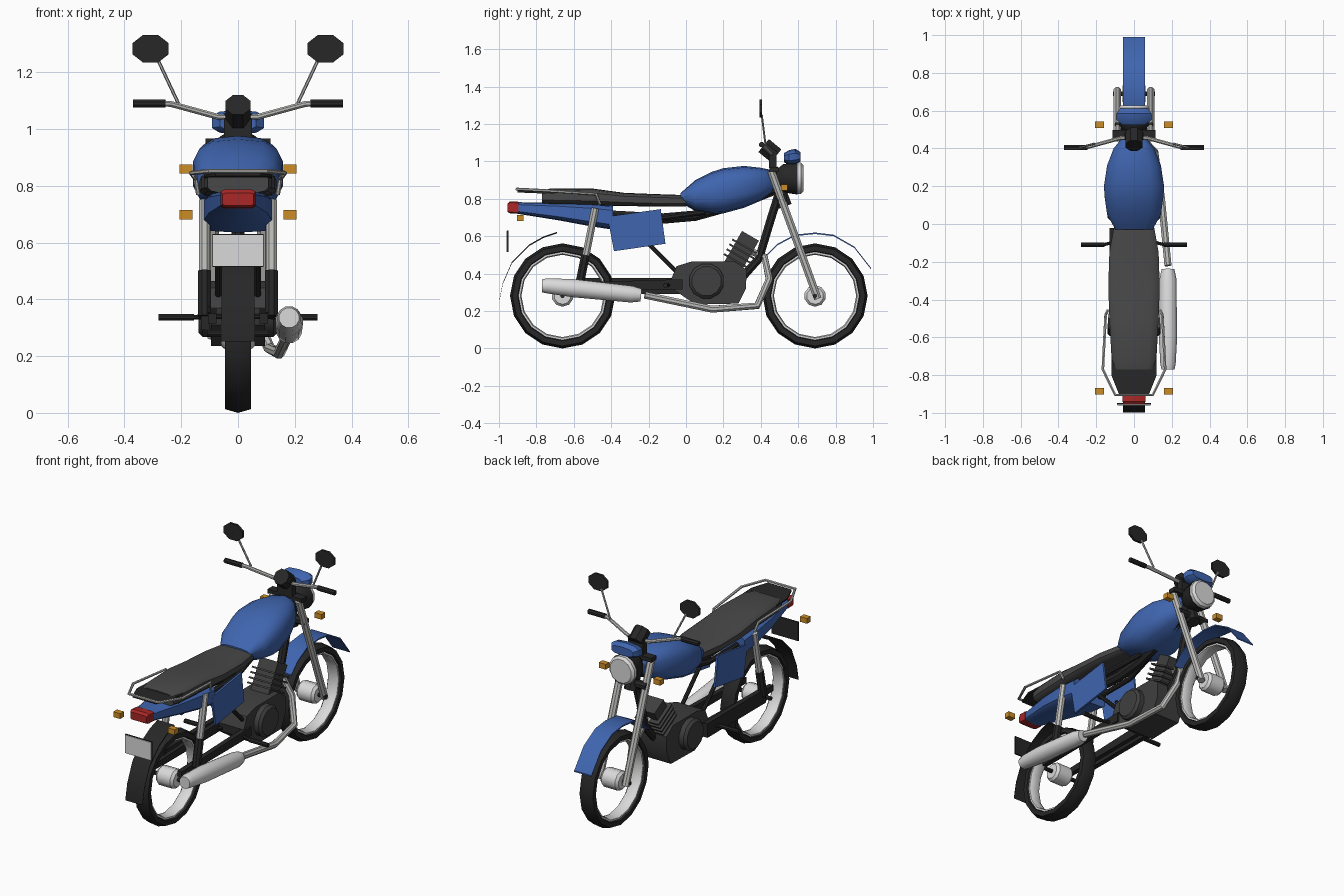
import bpy, bmesh, math
from mathutils import Vector

if "Cube" in bpy.data.objects:
    bpy.data.objects.remove(bpy.data.objects["Cube"])


def material(name, r, g, b):
    m = bpy.data.materials.new(name)
    m.use_nodes = True
    m.diffuse_color = (r, g, b, 1)
    m.node_tree.nodes["Principled BSDF"].inputs["Base Color"].default_value = (r, g, b, 1)
    return m


BLUE = material("blue paint", .05, .13, .43)
BLACK = material("black", .02, .02, .02)
SEAT = material("seat grey", .065, .065, .065)
ENGINE = material("engine grey", .05, .05, .05)
CHROME = material("metal grey", .5, .5, .49)
WHITE = material("light metal", .7, .7, .7)
AMBER = material("amber", .6, .27, .02)
RED = material("red", .4, .02, .02)


def finish(name, bm, mat, angle=38):
    # smooth shading that keeps hard edges
    bmesh.ops.recalc_face_normals(bm, faces=bm.faces[:])
    for f in bm.faces:
        f.smooth = True
    for e in bm.edges:
        e.smooth = len(e.link_faces) == 2 and e.calc_face_angle(0) < math.radians(angle)
    me = bpy.data.meshes.new(name)
    bm.to_mesh(me)
    bm.free()
    me.materials.append(mat)
    ob = bpy.data.objects.new(name, me)
    bpy.context.collection.objects.link(ob)
    return ob


def skin(name, rings, mat, closed=False, angle=38):
    # bridge a list of equal rings, capping the ends unless closed
    bm = bmesh.new()
    vs = [[bm.verts.new(p) for p in ring] for ring in rings]
    n = len(vs[0])
    pairs = list(zip(vs, vs[1:])) + ([(vs[-1], vs[0])] if closed else [])
    for a, b in pairs:
        for i in range(n):
            j = (i + 1) % n
            bm.faces.new((a[i], a[j], b[j], b[i]))
    if not closed:
        bm.faces.new(vs[0])
        bm.faces.new(vs[-1])
    return finish(name, bm, mat, angle)


def sweep(name, path, radii, mat, sides=8):
    # round section along a path, one radius or one per point
    pts = [Vector(p) for p in path]
    if not isinstance(radii, (list, tuple)):
        radii = [radii] * len(pts)
    span = (pts[-1] - pts[0]).normalized()
    ref = Vector((0, 0, 1)) if abs(span.x) > .6 else Vector((1, 0, 0))
    rings = []
    for i, p in enumerate(pts):
        t = Vector()
        if i > 0:
            t += (p - pts[i - 1]).normalized()
        if i < len(pts) - 1:
            t += (pts[i + 1] - p).normalized()
        u = t.cross(ref).normalized()
        v = t.cross(u).normalized()
        angles = [math.tau * (k + .5) / sides for k in range(sides)]
        rings.append([p + radii[i] * (u * math.cos(a) + v * math.sin(a)) for a in angles])
    return skin(name, rings, mat)


def loft(name, sections, mat, power=.7, sides=14, angle=38):
    # rounded sections (y, low, high, half width) along y
    def bend(c):
        return math.copysign(abs(c) ** power, c)
    rings = []
    for y, lo, hi, w in sections:
        angles = [math.tau * (k + .5) / sides for k in range(sides)]
        rings.append([(w * bend(math.cos(a)), y, (lo + hi) / 2 + (hi - lo) / 2 * bend(math.sin(a)))
                      for a in angles])
    return skin(name, rings, mat, angle=angle)


def prism(name, outline, x0, x1, mat):
    # side outline (y, z) extruded across x
    return skin(name, [[(x, y, z) for y, z in outline] for x in (x0, x1)], mat, angle=30)


def box(name, centre, size, mat):
    (x, y, z), (a, b, c) = centre, [s / 2 for s in size]
    return prism(name, [(y - b, z - c), (y + b, z - c), (y + b, z + c), (y - b, z + c)], x - a, x + a, mat)


def lathe(name, profile, y, z, mat, sides=16):
    # closed profile (x, radius) turned about the axle
    angles = [math.tau * k / sides + math.pi / 2 for k in range(sides)]
    return skin(name, [[(x, y + r * math.cos(a), z + r * math.sin(a)) for x, r in profile]
                       for a in angles], mat, closed=True)


def strip(name, path, half, mat):
    # thin bent sheet following a side path
    low = [(y, z - .008) for y, z in reversed(path)]
    return prism(name, path + low, -half, half, mat)


# wheels
tyre = [(-.045, .268), (0, .281), (.045, .268), (.045, .24), (.03, .234), (-.03, .234), (-.045, .24)]
rim = [(-.035, .24), (.035, .24), (.035, .226), (.02, .22), (-.02, .22), (-.035, .226)]
for side, y in (("rear", -.66), ("front", .69)):
    lathe(side + "_tyre", tyre, y, .281, BLACK)
    lathe(side + "_rim", rim, y, .281, WHITE)
    sweep(side + "_hub", [(x, y, .281) for x in (-.06, -.045, .045, .06)], [.045, .058, .058, .045], WHITE, 10)
    sweep(side + "_axle", [(-.11, y, .281), (.11, y, .281)], .012, BLACK)

# mudguards and number plate blank
strip("front_mudguard", [(.43, .5), (.49, .56), (.58, .608), (.69, .62), (.79, .608), (.9, .545), (.99, .43)], .058, BLUE)
strip("rear_mudguard", [(-.998, .26), (-.98, .35), (-.93, .465), (-.84, .555), (-.76, .6), (-.69, .623)], .058, BLACK)
box("plate_backing", (0, -.952, .572), (.18, .008, .115), BLACK)
box("plate_face", (0, -.958, .572), (.175, .004, .11), WHITE)

# body: tank, seat, tail
loft("fuel_tank", [(-.03, .78, .83, .1), (.05, .735, .9, .145), (.14, .72, .945, .158), (.2, .722, .964, .162),
                   (.31, .752, .976, .145), (.4, .79, .966, .11), (.455, .83, .955, .065), (.475, .87, .92, .05)], BLUE)
loft("seat", [(-.77, .775, .845, .108), (-.72, .77, .856, .12), (-.5, .765, .855, .132), (-.33, .762, .832, .138),
              (-.15, .758, .825, .132), (0, .758, .82, .105)], SEAT, .5)
loft("tail_cowl", [(-.9, .72, .782, .06), (-.68, .685, .78, .105), (-.52, .655, .775, .122), (-.39, .635, .765, .122)],
     BLUE, .45, 10)
loft("tail_light", [(-.955, .73, .775, .056), (-.94, .722, .787, .062), (-.895, .72, .785, .062)], RED, .25, 8)
skin("rack_plate", [[(-.12, -.7, z), (.12, -.7, z), (.12, -.8, z + .004), (.08, -.9, z + .008),
                     (-.08, -.9, z + .008), (-.12, -.8, z + .004)] for z in (.826, .836)], BLACK)
rail = [(.15, -.48, .825), (.165, -.77, .845), (.1, -.905, .852)]
sweep("grab_rail", [(.14, -.46, .77)] + rail + [(-x, y, z) for x, y, z in reversed(rail)] + [(-.14, -.46, .77)],
      .008, CHROME, 6)

# frame
sweep("frame_spine", [(0, .5, .86), (0, .3, .78), (0, .05, .71), (0, -.12, .695), (0, -.4, .71)], .03, BLACK)
sweep("steering_head", [(0, .455, .96), (0, .53, .76)], .04, BLACK)
sweep("lower_clamp", [(-.1, .515, .8), (.1, .515, .8)], .025, BLACK)
sweep("down_tube", [(0, .5, .84), (0, .45, .68), (0, .39, .48), (0, .3, .38)], .024, BLACK)

# engine
crankcase = [(-.08, .37), (-.05, .44), (.03, .465), (.26, .465), (.325, .42), (.32, .32), (.28, .24), (.05, .235), (-.06, .31)]
prism("crankcase", crankcase, -.095, .095, ENGINE)
sweep("engine_covers", [(x, .11, .36) for x in (-.14, -.125, .125, .14)], [.08, .095, .095, .08], ENGINE, 12)
axis = Vector((0, .5, .87)).normalized()
across = Vector((0, axis.z, -axis.y))
base = Vector((0, .24, .42))


def cylinder_block(name, start, end, depth, half):
    corners = [base + axis * a + across * b for a, b in ((start, -depth), (start, depth), (end, depth), (end, -depth))]
    prism(name, [(c.y, c.z) for c in corners], -half, half, ENGINE)


cylinder_block("cylinder_head", 0, .21, .052, .06)
for i in range(4):
    cylinder_block(f"cooling_fin_{i + 1}", .05 + i * .03, .06 + i * .03, .075, .08)

# exhaust
sweep("exhaust_pipe", [(.18, -.22, .285), (.145, .14, .21), (.11, .38, .228), (.05, .445, .37), (0, .42, .49), (0, .32, .53)],
      .02, CHROME)
sweep("silencer", [(.18, -.77, .335), (.18, -.74, .335), (.18, -.6, .322), (.18, -.29, .29), (.18, -.24, .285)],
      [.036, .042, .05, .046, .035], WHITE, 12)

# chain run on one side
box("chain_case", (-.115, -.3, .335), (.03, .56, .085), BLACK)

for side, s in (("left", 1), ("right", -1)):
    # suspension
    prism(side + "_swing_arm", [(-.69, .315), (-.02, .315), (-.02, .37), (-.69, .35)], s * .075, s * .105, BLACK)
    sweep(side + "_shock_upper", [(s * .118, -.485, .75), (s * .118, -.537, .49)], .021, CHROME)
    sweep(side + "_shock_lower", [(s * .118, -.537, .5), (s * .118, -.57, .34)], .025, BLACK)
    sweep(side + "_fork", [(s * .088, .455, .95), (s * .088, .705, .265)], .022, CHROME)
    sweep(side + "_frame_stay", [(s * .07, -.24, .6), (s * .07, -.03, .39)], .012, BLACK)
    sweep(side + "_seat_tube", [(s * .07, -.45, .7), (s * .07, -.12, .7), (s * .03, .1, .73)], .016, BLACK)
    # side panel and foot peg
    prism(side + "_side_panel", [(-.42, .705), (-.135, .745), (-.11, .56), (-.385, .52)], s * .108, s * .12, BLUE)
    sweep(side + "_foot_peg", [(s * .155, -.11, .337), (s * .28, -.11, .337)], .013, BLACK)
    sweep(side + "_peg_mount", [(s * .05, -.08, .34), (s * .16, -.11, .337)], .009, BLACK)
    # indicators
    box(side + "_front_indicator", (s * .183, .525, .86), (.046, .035, .032), AMBER)
    box(side + "_rear_indicator", (s * .183, -.885, .698), (.046, .035, .032), AMBER)
    # grip and mirror
    sweep(side + "_grip", [(s * .255, .405, 1.09), (s * .37, .405, 1.09)], .015, BLACK)
    sweep(side + "_mirror_stem", [(s * .21, .425, 1.09), (s * .285, .405, 1.25)], .006, CHROME, 6)
    skin(side + "_mirror", [[(s * .308 + .068 * math.cos(a), y, 1.283 + .053 * math.sin(a))
                             for a in [math.tau * (k + .5) / 8 for k in range(8)]] for y in (.392, .406)], BLACK)

# controls and front end
bar = [(.26, .405, 1.09), (.235, .41, 1.088), (.07, .455, 1.043)]
sweep("handlebar", bar + [(-x, y, z) for x, y, z in reversed(bar)], .011, CHROME)
box("top_clamp", (0, .472, .955), (.23, .05, .025), BLACK)
box("instrument_bracket", (0, .465, 1.01), (.1, .04, .09), BLACK)
sweep("instrument", [(0, .415, 1.085), (0, .482, 1.03)], .048, BLACK)
sweep("headlight_shell", [(0, y, .91) for y in (.485, .52, .595)], [.05, .078, .09], BLACK, 12)
sweep("headlight_lens", [(0, y, .91) for y in (.59, .615, .628)], [.086, .086, .072], WHITE, 12)
loft("headlight_cowl", [(.525, .995, 1.045, .065), (.55, .982, 1.06, .095), (.585, .985, 1.067, .095),
                        (.612, 1.0, 1.05, .075)], BLUE, .7, 10)
